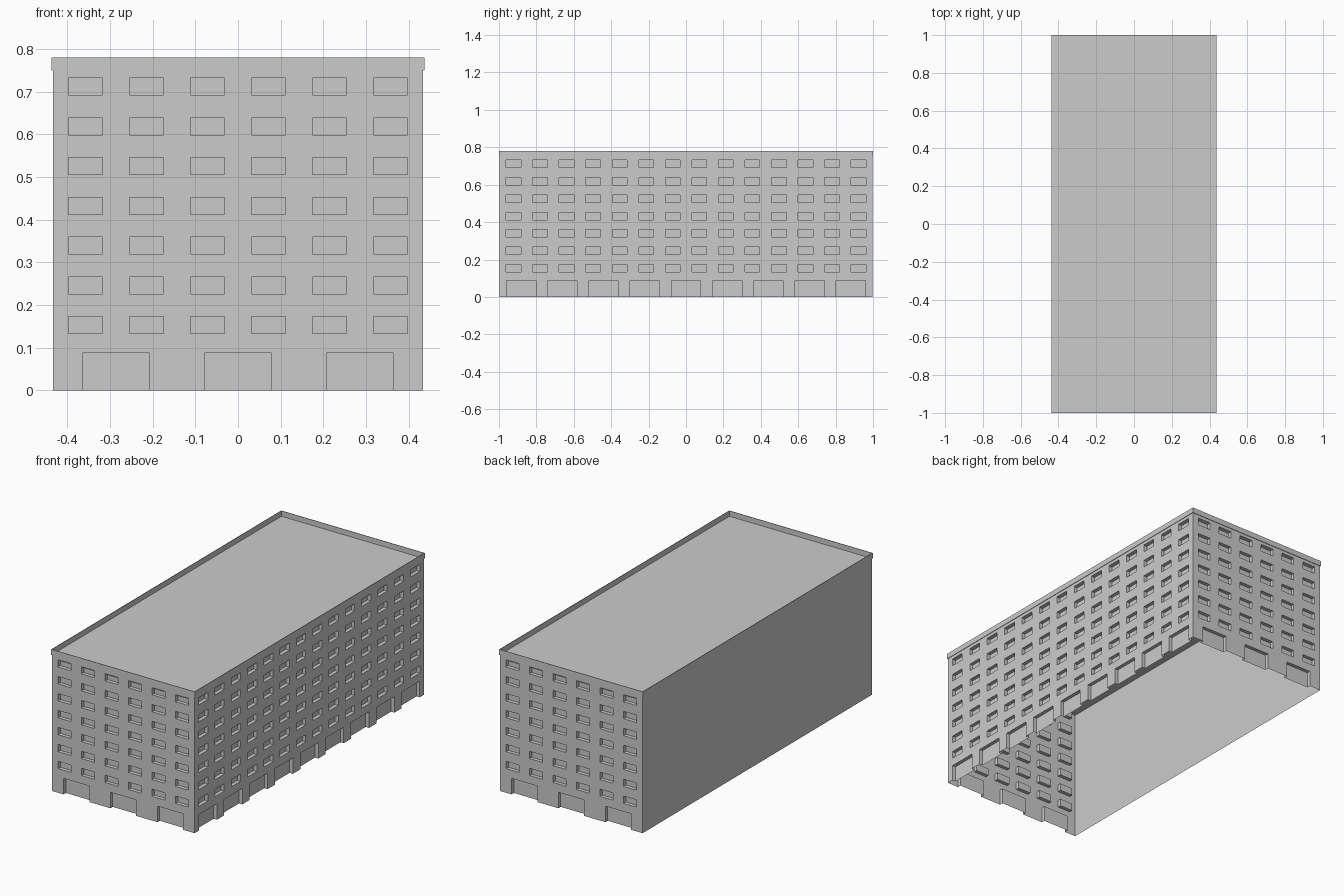
import bpy
import math
from mathutils import Matrix, Vector

if "Cube" in bpy.data.objects:
    bpy.data.objects.remove(bpy.data.objects["Cube"], do_unlink=True)

HALF_X, HALF_Y = 0.434, 0.997      # wall planes
OVERHANG = 0.003                   # cornice step
WALL_TOP, RIM_TOP, CEILING = 0.75, 0.78, 0.73
DEPTH = 0.02                       # recess depth
FLOORS, FIRST_SILL, FLOOR_STEP = 7, 0.133, 0.0932
WINDOW_W, WINDOW_H = 0.08, 0.04
DOOR_W, DOOR_H = 0.157, 0.088

grey = bpy.data.materials.new("plain_grey")
grey.use_nodes = True
grey.diffuse_color = (0.6, 0.6, 0.6, 1)
grey.node_tree.nodes["Principled BSDF"].inputs["Base Color"].default_value = (0.6, 0.6, 0.6, 1)


def make_object(name, verts, faces):
    mesh = bpy.data.meshes.new(name)
    mesh.from_pydata(verts, [], faces)
    mesh.materials.append(grey)
    mesh.update()
    obj = bpy.data.objects.new(name, mesh)
    bpy.context.collection.objects.link(obj)
    return obj


def facade(name, half_len, distance, angle, windows=0, doors=0):
    """Wall sheet facing -y before rotation, with pockets for windows and doors."""
    turn = Matrix.Rotation(angle, 3, "Z")
    verts, faces = [], []

    def quad(*points):
        start = len(verts)
        verts.extend(turn @ Vector((u, d - distance, z)) for u, d, z in points)
        faces.append(range(start, start + 4))

    def panel(u0, u1, z0, z1, d=0):
        quad((u0, d, z0), (u1, d, z0), (u1, d, z1), (u0, d, z1))

    def pocket(u0, u1, z0, z1, sill):
        panel(u0, u1, z0, z1, DEPTH)
        quad((u0, 0, z0), (u0, DEPTH, z0), (u0, DEPTH, z1), (u0, 0, z1))
        quad((u1, 0, z1), (u1, DEPTH, z1), (u1, DEPTH, z0), (u1, 0, z0))
        quad((u0, 0, z1), (u0, DEPTH, z1), (u1, DEPTH, z1), (u1, 0, z1))
        if sill:
            quad((u0, 0, z0), (u1, 0, z0), (u1, DEPTH, z0), (u0, DEPTH, z0))

    def band(z0, z1, count, width, sill):
        pitch = (2 * half_len - 0.01) / count
        edge = -half_len
        for i in range(count):
            centre = (i - (count - 1) / 2) * pitch
            u0, u1 = centre - width / 2, centre + width / 2
            panel(edge, u0, z0, z1)
            pocket(u0, u1, z0, z1, sill)
            edge = u1
        panel(edge, half_len, z0, z1)

    level = 0
    if doors:
        band(0, DOOR_H, doors, DOOR_W, False)
        level = DOOR_H
    if windows:
        for floor in range(FLOORS):
            sill_z = FIRST_SILL + floor * FLOOR_STEP
            panel(-half_len, half_len, level, sill_z)
            level = sill_z + WINDOW_H
            band(sill_z, level, windows, WINDOW_W, True)
    panel(-half_len, half_len, level, WALL_TOP)
    return make_object(name, verts, faces)


# Four walls, one of them plain
facade("front_wall", HALF_X, HALF_Y, 0, 6, 3)
facade("back_wall", HALF_X, HALF_Y, math.pi, 6, 3)
facade("left_wall", HALF_Y, HALF_X, math.pi / 2, 14, 9)
facade("right_plain_wall", HALF_Y, HALF_X, -math.pi / 2)


def rectangle(grow, z):
    x, y = HALF_X + grow, HALF_Y + grow
    return [(-x, -y, z), (x, -y, z), (x, y, z), (-x, y, z)]


# Cornice and low parapet swept round the top, closed by the sunken roof
profile = [(0, WALL_TOP), (OVERHANG, WALL_TOP), (OVERHANG, RIM_TOP),
           (0, RIM_TOP), (0, WALL_TOP)]
verts, faces = [], []
for grow, z in profile:
    verts += rectangle(grow, z)
for ring in range(len(profile) - 1):
    for k in range(4):
        a, b = ring * 4 + k, ring * 4 + (k + 1) % 4
        faces.append((a, b, b + 4, a + 4))
faces.append(range(len(verts) - 4, len(verts)))
make_object("cornice_and_roof", verts, faces)

# Underside of the roof inside the open shell
make_object("ceiling", rectangle(0, CEILING), [(3, 2, 1, 0)])
